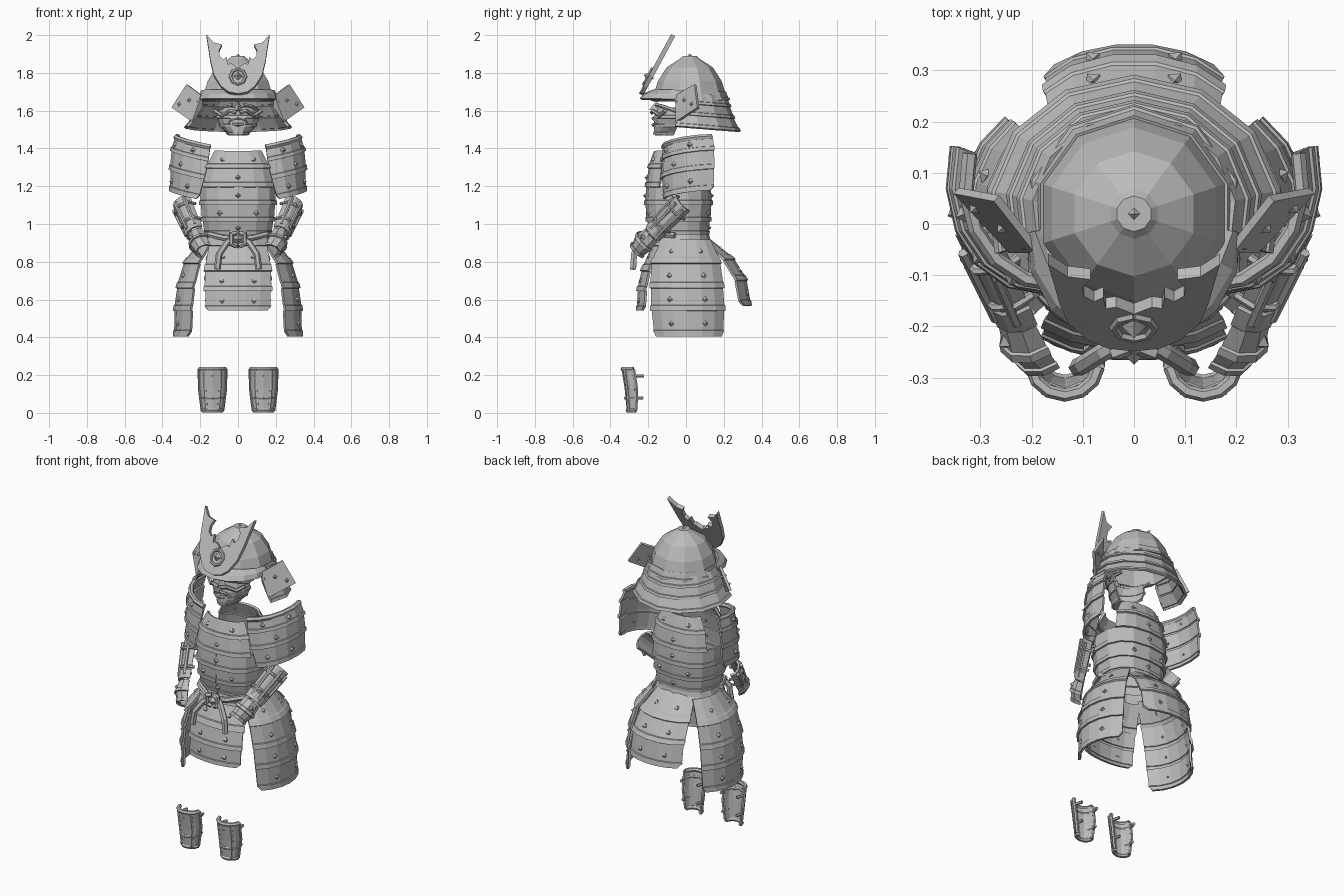
import bpy, math
from mathutils import Vector, Matrix

cube = bpy.data.objects.get("Cube")
if cube:
    bpy.data.objects.remove(cube)

GREY = (0.5, 0.5, 0.5, 1)
grey = bpy.data.materials.new("armour grey")
grey.diffuse_color = GREY
grey.use_nodes = True
grey.node_tree.nodes["Principled BSDF"].inputs["Base Color"].default_value = GREY


def make(name, verts, faces, thick=0, mirror=False, xf=None):
    """Mesh object, mirrored across x and given thickness when asked."""
    if xf:
        verts = [xf @ Vector(v) for v in verts]
    mesh = bpy.data.meshes.new(name)
    mesh.from_pydata([tuple(v) for v in verts], [], faces)
    mesh.materials.append(grey)
    ob = bpy.data.objects.new(name, mesh)
    bpy.context.collection.objects.link(ob)
    if mirror:
        ob.modifiers.new("Mirror", "MIRROR")
    if thick:
        solid = ob.modifiers.new("Solidify", "SOLIDIFY")
        solid.thickness, solid.offset = thick, 0


def rod(name, pts, r, sides=(1,), xf=None):
    """Faceted cord through the points, on one or both sides."""
    for s in sides:
        cu = bpy.data.curves.new(name, "CURVE")
        cu.dimensions = "3D"
        cu.bevel_depth, cu.bevel_resolution, cu.use_fill_caps = r, 1, True
        sp = cu.splines.new("POLY")
        sp.use_smooth = False
        sp.points.add(len(pts) - 1)
        for q, p in zip(sp.points, pts):
            p = xf @ Vector(p) if xf else Vector(p)
            q.co = (p.x * s, p.y, p.z, 1)
        cu.materials.append(grey)
        side = "" if len(sides) == 1 else ("_left" if s > 0 else "_right")
        bpy.context.collection.objects.link(bpy.data.objects.new(name + side, cu))


def studs(name, spots, r=0.018, mirror=False, xf=None):
    """Diamond rivets at (point, normal) pairs."""
    verts, faces = [], []
    for p, n in spots:
        q = n.to_track_quat("Z", "Y")
        k = len(verts)
        verts += [p + q @ (Vector(d) * r) for d in
                  ((1, 0, 0), (0, 1, 0), (-1, 0, 0), (0, -1, 0), (0, 0, 1), (0, 0, -1))]
        for i in range(4):
            j = (i + 1) % 4
            faces += [(k + i, k + j, k + 4), (k + j, k + i, k + 5)]
    make(name, verts, faces, 0, mirror, xf)


def around(row, a, off=0, tilt=(0, 0), p=1):
    """Point on an oval row (z, rx, ry, cx, cy); angle 0 faces the front."""
    z, rx, ry, cx, cy = row
    s, c = math.sin(math.radians(a)), math.cos(math.radians(a))
    dx = (rx + off) * math.copysign(abs(s) ** p, s)
    dy = -(ry + off) * math.copysign(abs(c) ** p, c)
    return Vector((cx + dx, cy + dy, z + tilt[0] * dx + tilt[1] * dy))


def lames(name, rows, a0, a1, n, tilt=(0, 0), p=1, thick=0.014, mirror=False,
          rivets=(), xf=None, lip=0.005, rim=0.005, taper=1):
    """Overlapping curved plates with raised lower rims; taper narrows the last edge."""
    verts, faces, spots = [], [], []
    centre, span = (a0 + a1) / 2, a1 - a0
    for i, (top, bot) in enumerate(zip(rows, rows[1:])):
        base = len(verts)
        last = i == len(rows) - 2
        for t, off in ((0, -lip), (0.78, 0), (0.8, rim), (1, rim)):
            row = [u + (v - u) * t for u, v in zip(top, bot)]
            w = span * (taper if last and t == 1 else 1)
            verts += [around(row, centre + w * (j / n - .5), off, tilt, p) for j in range(n + 1)]
        for k in range(3):
            for j in range(n):
                b = base + k * (n + 1) + j
                faces.append((b + n + 1, b + n + 2, b + 1, b))
        mid = [(u + v) / 2 for u, v in zip(top, bot)]
        for a in (rivets[i % len(rivets)] if rivets else ()):
            pt = around(mid, a, 0, tilt, p)
            spots.append((pt, Vector((pt.x - mid[3], pt.y - mid[4], 0)).normalized()))
    make(name, verts, faces, thick, mirror, xf)
    if spots:
        studs(name + "_rivets", spots, .018, mirror, xf)


BOTH = (1, -1)

# Helmet bowl, knob, neck guard and visor
bowl = [(1.885, .032), (1.872, .045), (1.825, .118), (1.755, .163), (1.7, .18), (1.65, .196)]
verts = [around((z, q, q, 0, .02), 36 * j) for z, q in bowl for j in range(10)]
faces = [(k * 10 + 10 + j, k * 10 + 10 + (j + 1) % 10, k * 10 + (j + 1) % 10, k * 10 + j)
         for k in range(5) for j in range(10)]
make("helmet_bowl", verts, faces + [tuple(range(10))], .012)
studs("helmet_knob", [(Vector((0, .02, 1.862)), Vector((0, 0, 1)))], .04)
lames("helmet_band", [(1.7, .19, .19, 0, .02), (1.655, .202, .202, 0, .02)], 0, 360, 10)
lames("neck_guard", [(1.69, .198, .192, 0, .02), (1.635, .22, .207, 0, .023),
                     (1.575, .24, .222, 0, .028), (1.51, .278, .25, 0, .03)],
      70, 290, 8, tilt=(0, -.08))
angles = range(-80, 81, 20)
verts = [around((z, .19 + w * math.cos(math.radians(a)), .19 + w * math.cos(math.radians(a)), 0, .02), a)
         for z, w in ((1.705, 0), (1.685, .05), (1.66, .068)) for a in angles]
faces = [(k * 9 + 9 + j, k * 9 + 10 + j, k * 9 + 1 + j, k * 9 + j) for k in range(2) for j in range(8)]
make("visor", verts, faces, .016)

# Turned-back side wings, joined to the helmet by a short flange
root, a, b = Vector((.19, -.03, 1.62)), Vector((.19, -.05, 1.68)), Vector((.268, .05, 1.738))
c, d = Vector((.347, .065, 1.615)), Vector((.24, -.05, 1.54))
make("side_wings", [a, b, c, d, root], [(0, 3, 2, 1), (0, 4, 3)], .016, True)
norm = (d - a).cross(b - a).normalized()
studs("wing_rivets", [(a.lerp(c, t), norm) for t in (.4, .74)], .02, True)

# Horned crest with its round boss
half = [(0, 1.685), (.05, 1.695), (.09, 1.725), (.128, 1.785), (.146, 1.86), (.155, 1.92), (.168, 2.0),
        (.13, 1.955), (.085, 1.945), (.1, 1.915), (.098, 1.885), (.078, 1.865), (.06, 1.88),
        (.055, 1.84), (.035, 1.845), (0, 1.82)]
lean = lambda z: -.23 + (z - 1.7) * .54
make("crest", [(x, lean(z), z) for x, z in half], [tuple(range(len(half)))], .024, True)
ring = [(.04 * math.sin(t * math.pi / 4), lean(1.78 + .04 * math.cos(t * math.pi / 4)) - .015,
         1.78 + .04 * math.cos(t * math.pi / 4)) for t in range(9)]
rod("crest_ring", ring, .009)
studs("crest_boss", [(Vector((0, lean(1.78) - .01, 1.78)), Vector((0, -1, .4)))], .028)

# Face mask with nose, moustache, lips and cheek straps
lames("mask", [(1.615, .1, .11, 0, -.04), (1.56, .11, .125, 0, -.04), (1.515, .09, .12, 0, -.045),
               (1.475, .05, .1, 0, -.065)], -90, 90, 8, lip=.002, rim=.003, thick=.012)
make("mask_chin", [around((1.473, .05, .1, 0, -.065), a) for a in range(-90, 91, 30)],
     [tuple(range(7))], .01)
make("mask_nose", [(0, -.15, 1.66), (-.026, -.15, 1.595), (.026, -.15, 1.595), (0, -.195, 1.605)],
     [(0, 1, 3), (0, 3, 2), (1, 2, 3)])
rod("moustache", [(.01, -.18, 1.59), (.045, -.175, 1.6), (.085, -.14, 1.575), (.125, -.11, 1.6)], .011, BOTH)
rod("lip", [(0, -.175, 1.56), (.035, -.168, 1.555), (.05, -.15, 1.535), (0, -.175, 1.525)], .009, BOTH)
rod("cheek_ridge", [(.03, -.155, 1.63), (.07, -.13, 1.625), (.105, -.06, 1.6), (.1, .01, 1.6)], .01, BOTH)

# Cuirass: closed lower plates, separate chest and back above the armholes
lower = [(1.2, .2, .168, 0, -.04), (1.1, .198, .172, 0, -.04), (1.015, .188, .163, 0, -.04),
         (.945, .175, .148, 0, -.035)]
upper = [(1.385, .14, .128, 0, -.04), (1.295, .185, .155, 0, -.04), (1.195, .203, .168, 0, -.04)]
lames("cuirass", lower, 0, 360, 14, p=.8,
      rivets=[(0, 180), (-25, 25, 155, 205), (0, 180)])
lames("chest_plate", upper, -60, 60, 6, p=.8, rivets=[(-25, 25), (0,)])
lames("back_plate", upper, 120, 240, 6, p=.8, rivets=[(155, 205), (180,)])

# Belt with knot and hanging cords
lames("belt", [(.955, .172, .147, 0, -.03), (.885, .19, .16, 0, -.03)], 0, 360, 14, p=.85)
rod("belt_cord", [(.195, -.06, .94), (.15, -.16, .945), (.07, -.205, .925), (.01, -.215, .92)], .016, BOTH)
studs("knot", [(Vector((0, -.225, .92)), Vector((0, -1, 0)))], .05)
rod("knot_loop", [(.01, -.24, .95), (.035, -.25, .945), (.035, -.25, .895), (.01, -.24, .885)], .016, BOTH)
rod("hanging_cord", [(.02, -.225, .925), (.06, -.25, .9), (.1, -.275, .84), (.11, -.28, .76)], .018, BOTH)

# Hanging skirt plates: front, back and both sides
lames("front_skirt", [(.9, .175, .08, 0, -.09), (.75, .202, .08, 0, -.155), (.645, .202, .08, 0, -.175),
                      (.542, .195, .075, 0, -.18)], -60, 60, 5, rivets=[(-25, 25)], taper=.84)
lames("back_skirt", [(.92, .14, .08, 0, .045), (.81, .185, .1, 0, .157), (.7, .193, .105, 0, .217),
                     (.567, .19, .1, 0, .24)], 117, 243, 5, rivets=[(155, 205)], taper=.82)
lames("side_skirts", [(.915, .12, .15, .075, 0), (.79, .16, .21, .125, 0), (.66, .172, .22, .148, .005),
                      (.54, .176, .22, .157, .01), (.405, .168, .205, .164, .015)],
      30, 150, 6, mirror=True, rivets=[(65, 115)], taper=.9)

# Shoulder guards
lames("shoulder_guards", [(1.43, .175, .2, .155, .08), (1.35, .183, .21, .167, .085),
                          (1.255, .168, .21, .188, .085), (1.148, .138, .195, .216, .085)],
      -3, 108, 5, tilt=(.2, .08), mirror=True, rivets=[(25, 72), (45,), (25, 72)], taper=.92)
rod("shoulder_rim", [around((1.425, .173, .198, .155, .08), a, 0, (.2, .08)) for a in range(-3, 109, 22)],
    .015, BOTH)

# Forearm guards, aimed down and forward
hand, elbow = Vector((.198, -.225, .895)), Vector((.285, -.02, 1.1))
axis = (elbow - hand).normalized()
out = Vector((1, -.5, .4))
out = (out - axis * out.dot(axis)).normalized()
arm = Matrix.Translation(hand) @ Matrix(((-out).cross(axis), -out, axis)).transposed().to_4x4()
lames("forearm_guards", [(.318, .059, .054, 0, 0), (.08, .047, .045, 0, 0)],
      -95, 95, 6, mirror=True, xf=arm, lip=.004, thick=.012)
lames("hand_guards", [(.07, .047, .047, 0, 0), (.0, .054, .055, 0, 0), (-.055, .04, .045, 0, .01)],
      -95, 95, 5, mirror=True, xf=arm, rivets=[(0,), ()], lip=.004)
for a in (-55, 0, 55):
    rod("forearm_splint", [around((z, q, q, 0, 0), a) for z, q in ((.3, .061), (.1, .052))], .011, BOTH, arm)
for z, q in ((.26, .062), (.15, .056)):
    rod("forearm_strap", [around((z, q, q, 0, 0), a) for a in range(-110, 111, 44)], .009, BOTH, arm)

# Shin guards with rims, splints and straps
shin = [(.232, .066, .062, .135, -.272), (.13, .065, .062, .135, -.256), (.014, .05, .047, .135, -.26)]
verts = [around(row, a) for row in shin for a in range(-84, 85, 28)]
faces = [(k * 7 + 7 + j, k * 7 + 8 + j, k * 7 + 1 + j, k * 7 + j) for k in range(2) for j in range(6)]
make("shin_guards", verts, faces, .014, True)
for row in (shin[0], shin[2]):
    rod("shin_rim", [around(row, a) for a in range(-84, 85, 28)], .013, BOTH)
for a in (-84, -35, 35, 84):
    rod("shin_splint", [around(row, a, .003) for row in shin], .01, BOTH)
for z, q in ((.195, .066), (.08, .058)):
    rod("shin_strap", [around((z, q, q, .135, -.262), a) for a in range(-126, 127, 42)], .009, BOTH)
